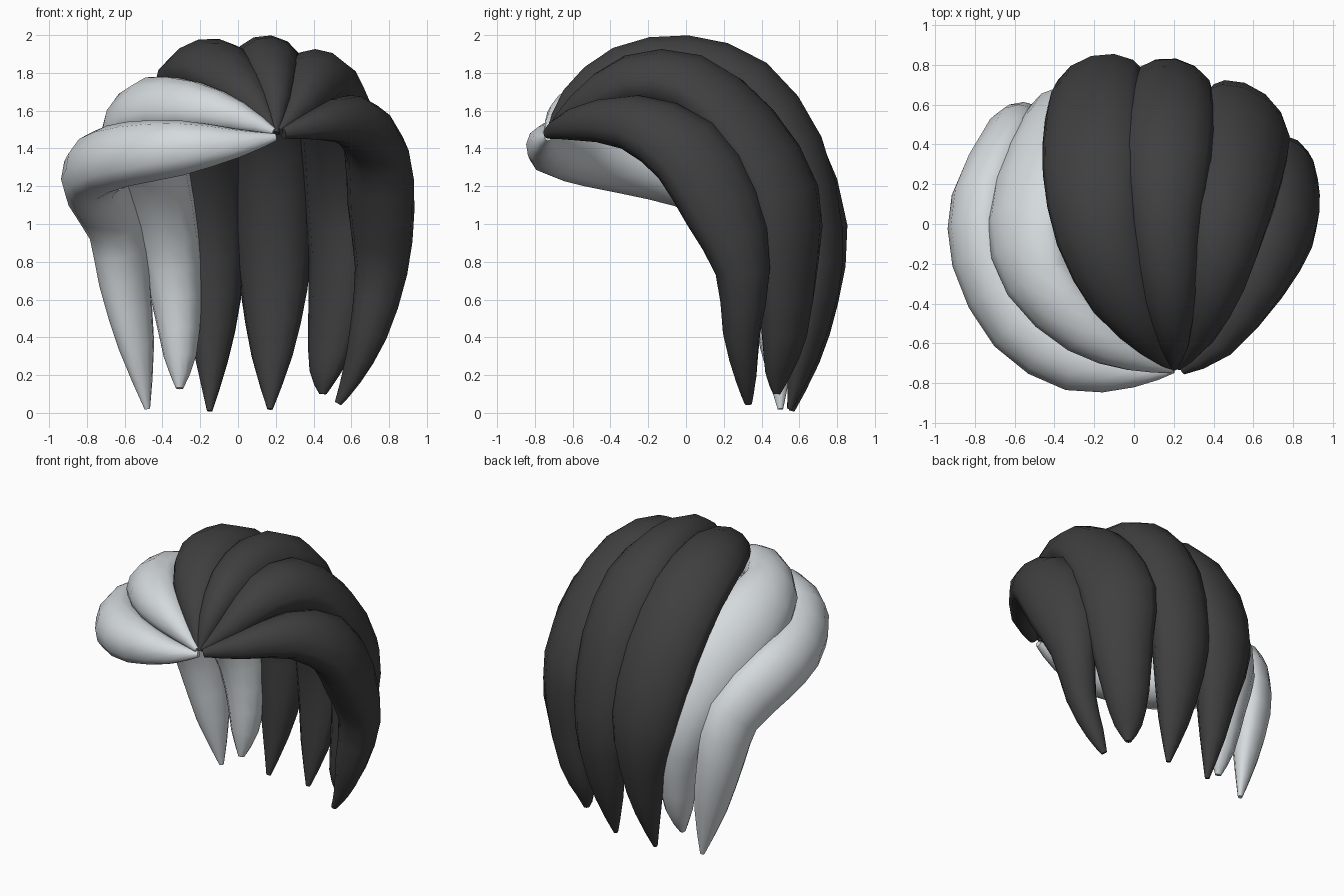
import bpy, bmesh, math
from mathutils import Vector

SIDES, STEPS = 12, 2


def material(name, rgb):
    m = bpy.data.materials.new(name)
    m.diffuse_color = (*rgb, 1)
    return m


dark = material("charcoal", (0.05, 0.05, 0.05))
light = material("silver_white", (0.66, 0.70, 0.72))


def spline(keys):
    """Catmull-Rom through 5-value keys: x, y, z, half width, half thickness."""
    out = []
    n = len(keys)
    for i in range(n - 1):
        p = [keys[max(0, min(n - 1, i + k))] for k in (-1, 0, 1, 2)]
        for s in range(STEPS):
            t = s / STEPS
            out.append([0.5 * (2 * b + (c - a) * t + (2 * a - 5 * b + 4 * c - d) * t * t
                               + (3 * b - a - 3 * c + d) * t ** 3)
                        for a, b, c, d in zip(*p)])
    out.append(list(keys[-1]))
    return out


def lock(name, mat, keys):
    """Sweep a flattened oval along the path, its flat side facing the head."""
    rows = spline(keys)
    pts = [Vector(r[:3]) for r in rows]
    bm = bmesh.new()
    rings = []
    for i, (p, r) in enumerate(zip(pts, rows)):
        tan = (pts[min(i + 1, len(pts) - 1)] - pts[max(i - 1, 0)]).normalized()
        out = p - Vector((0.05, -0.1, min(p.z, 0.95)))
        out = (out - tan * out.dot(tan)).normalized()
        wide = tan.cross(out)
        # the outside is slightly peaked, the underside bulges inwards mid-lock
        inner = 1 + 0.6 * math.sin(math.pi * i / (len(pts) - 1)) ** 2
        ring = []
        for k in range(SIDES):
            a = 2 * math.pi * k / SIDES
            s = math.sin(a)
            s = s * inner if s < 0 else s ** 1.25
            ring.append(bm.verts.new(p + wide * r[3] * math.cos(a) + out * r[4] * s))
        rings.append(ring)
    for a, b in zip(rings, rings[1:]):
        for k in range(SIDES):
            j = (k + 1) % SIDES
            bm.faces.new((a[k], a[j], b[j], b[k]))
    bm.faces.new(rings[0])
    bm.faces.new(rings[-1])
    bmesh.ops.recalc_face_normals(bm, faces=bm.faces)
    for f in bm.faces:
        f.smooth = len(f.verts) == 4
    me = bpy.data.meshes.new(name)
    bm.to_mesh(me)
    bm.free()
    me.materials.append(mat)
    bpy.context.collection.objects.link(bpy.data.objects.new(name, me))


# Light locks sweeping round the left side
lock("light_lock_outer", light, [
    (.20, -.73, 1.46, .02, .02), (0, -.75, 1.43, .08, .07), (-.30, -.71, 1.41, .15, .13),
    (-.60, -.52, 1.38, .18, .13), (-.78, -.17, 1.32, .19, .13), (-.78, .14, 1.23, .20, .13),
    (-.66, .40, 1.01, .19, .12), (-.61, .48, .70, .16, .11), (-.54, .49, .35, .11, .08),
    (-.48, .50, .02, .015, .015)])
lock("light_lock_inner", light, [
    (.19, -.73, 1.49, .02, .02), (0, -.66, 1.57, .09, .08), (-.25, -.53, 1.63, .15, .12),
    (-.49, -.27, 1.63, .20, .13), (-.55, .05, 1.53, .25, .13), (-.48, .37, 1.26, .24, .13),
    (-.39, .55, .92, .19, .13), (-.33, .56, .60, .14, .11), (-.31, .52, .30, .09, .08),
    (-.31, .48, .13, .02, .02)])

# Dark locks over the crown and down the back
lock("dark_lock_left", dark, [
    (.19, -.72, 1.49, .02, .02), (.10, -.60, 1.63, .09, .08), (-.05, -.38, 1.79, .17, .11),
    (-.18, -.05, 1.85, .22, .13), (-.22, .30, 1.73, .25, .13), (-.21, .58, 1.40, .25, .13),
    (-.18, .72, .97, .23, .13), (-.14, .69, .60, .16, .12), (-.14, .63, .28, .09, .08),
    (-.15, .56, .01, .015, .015)])
lock("dark_lock_middle", dark, [
    (.20, -.72, 1.48, .02, .02), (.20, -.60, 1.66, .08, .07), (.18, -.35, 1.83, .14, .11),
    (.16, 0, 1.87, .18, .13), (.17, .35, 1.75, .22, .13), (.19, .60, 1.41, .22, .13),
    (.19, .70, .97, .21, .13), (.19, .69, .65, .18, .12), (.18, .62, .30, .11, .08),
    (.17, .55, .02, .015, .015)])
lock("dark_lock_right", dark, [
    (.22, -.72, 1.49, .02, .02), (.32, -.56, 1.62, .09, .08), (.41, -.30, 1.77, .16, .12),
    (.48, .02, 1.76, .21, .13), (.55, .32, 1.51, .24, .13), (.58, .53, 1.15, .25, .13),
    (.57, .55, .80, .21, .12), (.51, .53, .42, .15, .10), (.46, .49, .21, .09, .06),
    (.45, .48, .10, .02, .02)])
lock("dark_lock_far_right", dark, [
    (.24, -.73, 1.48, .03, .03), (.43, -.60, 1.53, .09, .08), (.63, -.30, 1.55, .16, .12),
    (.76, 0, 1.40, .22, .13), (.79, .20, 1.09, .22, .13), (.78, .31, .75, .15, .11),
    (.70, .30, .42, .10, .09), (.60, .32, .18, .06, .05), (.53, .33, .05, .02, .02)])
